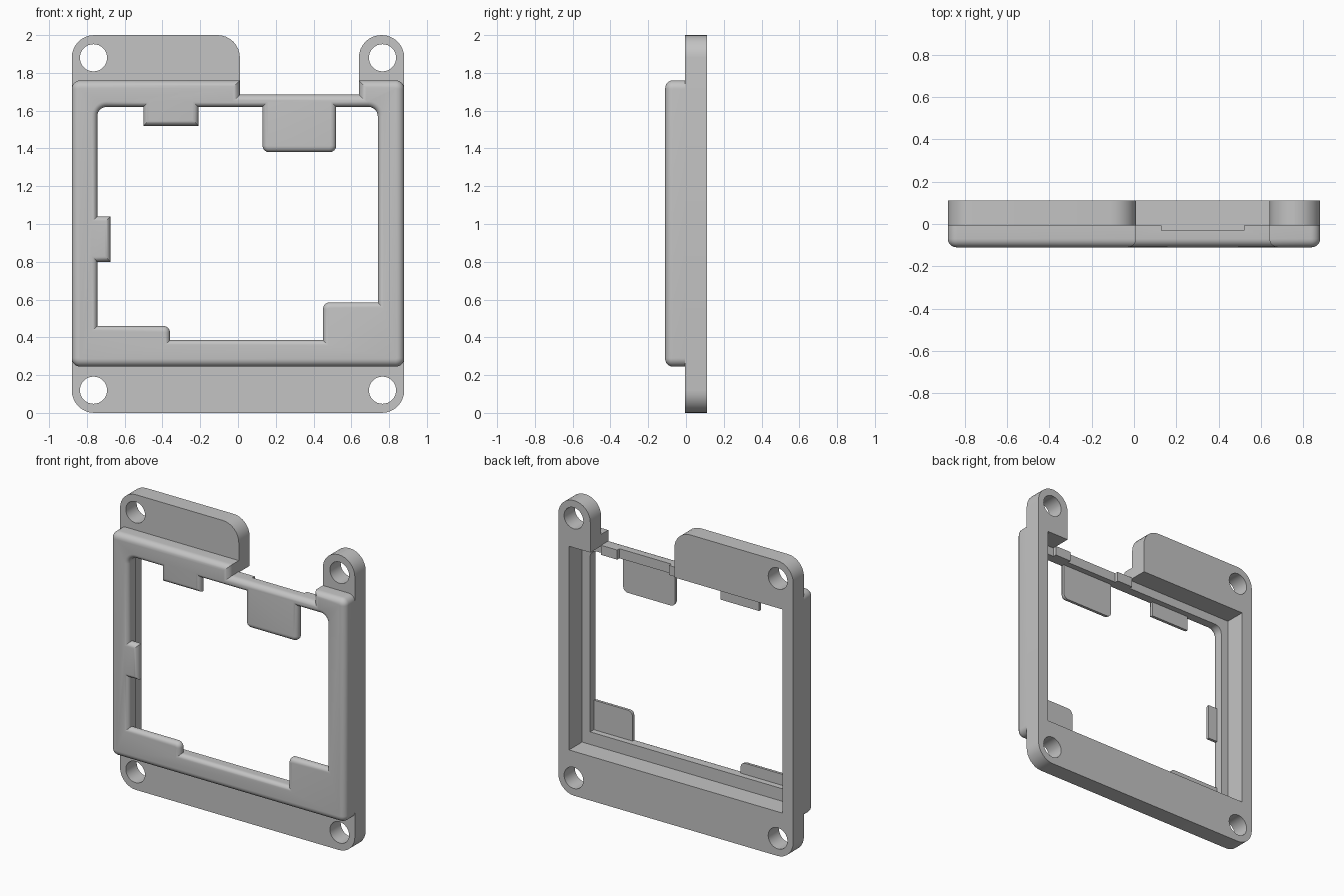
import bpy
import bmesh
import math
from mathutils import Vector

cube = bpy.data.objects.get("Cube")
if cube:
    bpy.data.objects.remove(cube, do_unlink=True)

FRONT, SEAM, BACK = -0.11, -0.006, 0.11
LEDGE, TAB_BACK, FAR = -0.03, -0.07, 0.3
LEFT, RIGHT = -0.88, 0.88
NOTCH_A, NOTCH_B = 0.01, 0.64

grey = bpy.data.materials.new("light_grey")
grey.use_nodes = True
COLOUR = (0.55, 0.55, 0.55, 1)
grey.diffuse_color = COLOUR
grey.node_tree.nodes["Principled BSDF"].inputs["Base Color"].default_value = COLOUR


def rounded(corners, steps=8):
    """Outline in x, z from corners (x, z, radius)."""
    points = []
    for i, (x, z, r) in enumerate(corners):
        p = Vector((x, z))
        if r == 0:
            points.append(p)
            continue
        a = (Vector(corners[i - 1][:2]) - p).normalized()
        b = (Vector(corners[(i + 1) % len(corners)][:2]) - p).normalized()
        centre = p + (a + b) * r
        for k in range(steps + 1):
            t = k / steps * math.pi / 2
            points.append(centre - b * r * math.cos(t) - a * r * math.sin(t))
    return points


def rect(x0, x1, z0, z1, bottom=0, top=0):
    return rounded([(x0, z0, bottom), (x1, z0, bottom), (x1, z1, top), (x0, z1, top)])


def offset(points, d):
    """Move a counter-clockwise outline outward by d with mitred corners."""
    result = []
    for i, p in enumerate(points):
        a = (p - points[i - 1]).normalized()
        b = (points[(i + 1) % len(points)] - p).normalized()
        na, nb = Vector((a.y, -a.x)), Vector((b.y, -b.x))
        result.append(p + (na + nb) * d / (1 + na.dot(nb)))
    return result


def loft(name, points, layers):
    """Solid through copies of an outline, one per (offset, y) layer."""
    bm = bmesh.new()
    rings = [[bm.verts.new((p.x, y, p.y)) for p in offset(points, d)] for d, y in layers]
    bm.faces.new(rings[0])
    bm.faces.new(rings[-1])
    for r0, r1 in zip(rings, rings[1:]):
        for i in range(len(r0)):
            bm.faces.new((r0[i - 1], r0[i], r1[i], r1[i - 1]))
    bmesh.ops.recalc_face_normals(bm, faces=bm.faces)
    mesh = bpy.data.meshes.new(name)
    bm.to_mesh(mesh)
    bm.free()
    mesh.materials.append(grey)
    obj = bpy.data.objects.new(name, mesh)
    bpy.context.collection.objects.link(obj)
    return obj


def prism(name, points, y0, y1):
    return loft(name, points, [(0, y0), (0, y1)])


def fillet(r, sign, steps=6):
    """Layers of a quarter round at the front edge."""
    angles = [k / steps * math.pi / 2 for k in range(steps + 1)]
    return [(sign * r * (1 - math.sin(t)), FRONT + r * (1 - math.cos(t))) for t in angles]


def cut(obj, cutter):
    cutter.hide_render = True
    mod = obj.modifiers.new("cut", "BOOLEAN")
    mod.operation = "DIFFERENCE"
    mod.solver = "EXACT"
    mod.object = cutter
    bpy.context.view_layer.objects.active = obj
    bpy.ops.object.modifier_apply(modifier=mod.name)
    bpy.data.objects.remove(cutter, do_unlink=True)


# Mounting plate: notched outline, four screw holes, rectangular opening
R = 0.119
plate = prism("mounting_plate", rounded([
    (LEFT, 0, R), (RIGHT, 0, R), (RIGHT, 2, R), (NOTCH_B, 2, R),
    (NOTCH_B, 1.6, 0), (NOTCH_A, 1.6, 0), (NOTCH_A, 2, R), (LEFT, 2, R)]), SEAM, BACK)
cut(plate, prism("opening_cutter", rect(-0.8, 0.8, 0.3, 1.68), -FAR, FAR))
for x in (-0.765, 0.765):
    for z in (0.12, 1.88):
        h = 0.072
        cut(plate, prism("hole_cutter", rect(x - h, x + h, z - h, z + h, h * 0.999, h * 0.999), -FAR, FAR))

# Bezel: rounded front frame with a lowered bar across the notch
C = 0.045
bezel = loft("bezel", rounded([
    (LEFT, 0.245, C), (RIGHT, 0.245, C), (RIGHT, 1.76, C), (NOTCH_B, 1.76, 0),
    (NOTCH_B, 1.685, 0), (NOTCH_A, 1.685, 0), (NOTCH_A, 1.76, 0), (LEFT, 1.76, C)]),
    fillet(0.04, -1) + [(0, SEAM)])

# Pocket behind the bezel, leaving the bar solid
cut(bezel, prism("pocket_cutter", rounded([
    (-0.8, 0.3, 0), (0.8, 0.3, 0), (0.8, 1.68, 0), (NOTCH_B, 1.68, 0),
    (NOTCH_B, 1.61, 0), (NOTCH_A, 1.61, 0), (NOTCH_A, 1.68, 0), (-0.8, 1.68, 0)]), LEDGE, FAR))

# Slot in the back of the bar above the large tab
cut(bezel, prism("slot_cutter", rect(0.13, 0.52, 1.6, 1.8), LEDGE, FAR))

# Plain opening behind the thin tabs
cut(bezel, prism("inner_cutter", rect(-0.745, 0.74, 0.385, 1.62, 0, 0.05), TAB_BACK, FAR))

# Front opening that leaves the tabs, with a rounded rim
T = 0.035
F = 0.03
cut(bezel, loft("rim_cutter", rounded([
    (-0.745, 0.46, 0), (-0.36, 0.46, T), (-0.36, 0.385, 0), (0.45, 0.385, 0),
    (0.45, 0.585, T), (0.74, 0.585, 0), (0.74, 1.62, 0.05), (0.52, 1.62, 0),
    (0.52, 1.38, T), (0.13, 1.38, T), (0.13, 1.62, 0), (-0.21, 1.62, 0),
    (-0.21, 1.52, 0), (-0.5, 1.52, 0), (-0.5, 1.62, 0), (-0.745, 1.62, 0.05),
    (-0.745, 1.04, 0), (-0.675, 1.04, 0), (-0.675, 0.8, 0), (-0.745, 0.8, 0)]),
    [(F, -FAR)] + fillet(F, 1) + [(0, FAR)]))

# Smooth the rounds, keep the edges sharp
for obj in (plate, bezel):
    bpy.ops.object.select_all(action="DESELECT")
    obj.select_set(True)
    bpy.context.view_layer.objects.active = obj
    bpy.ops.object.shade_smooth_by_angle(angle=math.radians(30))
